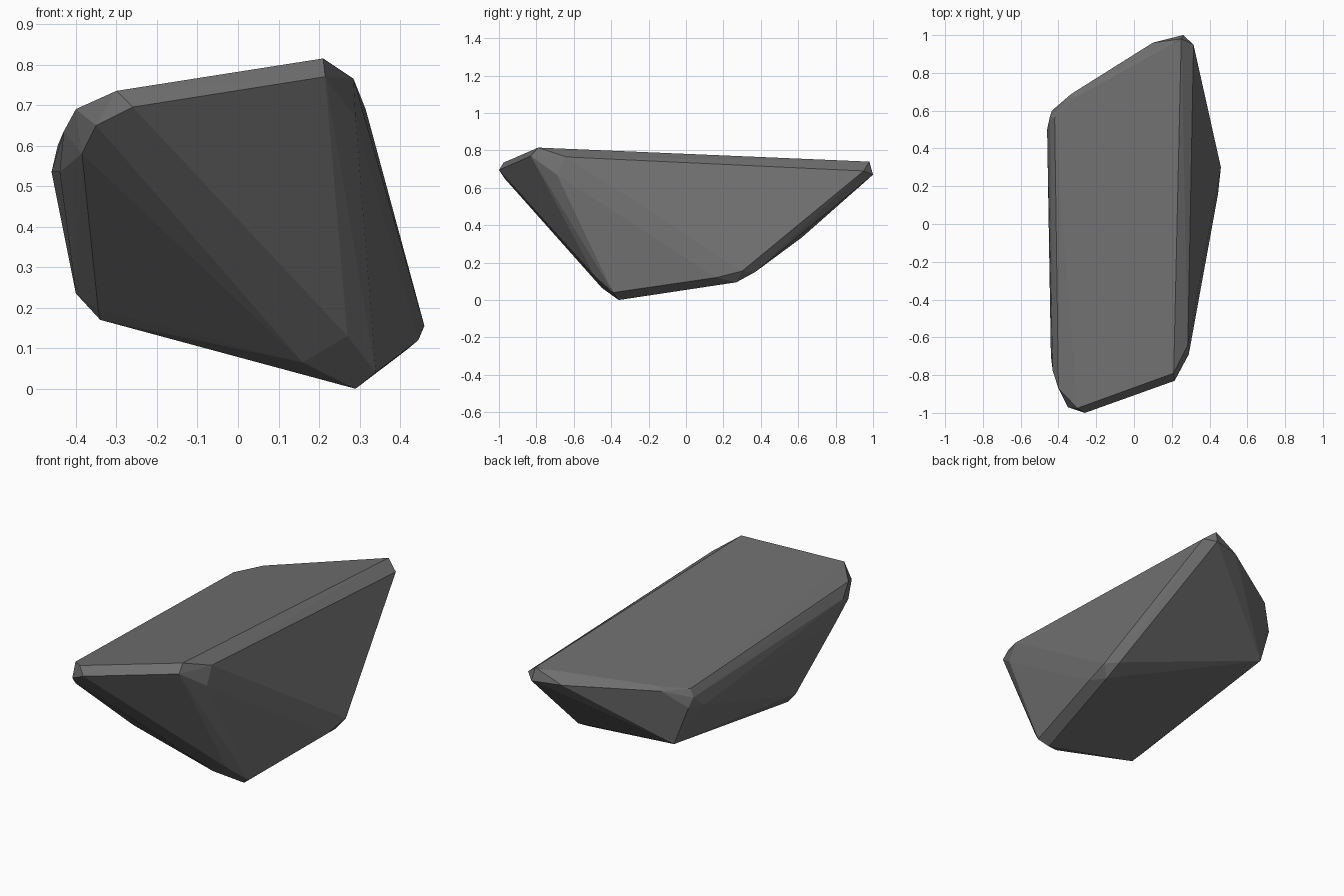
import bpy, bmesh, math

if "Cube" in bpy.data.objects:
    bpy.data.objects.remove(bpy.data.objects["Cube"])

# Stone corners, grouped by region: the hull over them gives the chipped faces
top_face = [(-.30, -.975, .735), (.21, -.79, .815), (.25, .98, .74), (-.31, .67, .665)]
front_rim = [(-.26, -1, .695), (.215, -.83, .77), (-.35, -.97, .65), (-.385, -.89, .58)]
right_rim = [(.285, -.64, .765), (.315, .95, .69), (.29, -.69, .67)]
back_rim = [(.26, 1, .67), (.10, .96, .672), (-.33, .69, .65), (-.36, .62, .335)]
left_rim = [(-.40, -.87, .69), (-.43, -.78, .635), (-.44, -.70, .535),
            (-.42, .56, .64), (-.445, .57, .60), (-.46, .50, .535), (-.435, .60, .55)]
underside = [(.29, -.36, 0), (.34, -.39, .04), (.27, -.49, .13), (.16, -.45, .065),
             (-.34, -.42, .17), (-.345, -.45, .195), (-.40, -.40, .235)]
right_keel = [(.445, .16, .12), (.46, .30, .155), (.415, .27, .095), (.41, .37, .15)]

bm = bmesh.new()
for region in (top_face, front_rim, right_rim, back_rim, left_rim, underside, right_keel):
    for co in region:
        bm.verts.new(co)
bmesh.ops.convex_hull(bm, input=bm.verts[:])
loose = [v for v in bm.verts if not v.link_faces]
bmesh.ops.delete(bm, geom=loose, context='VERTS')
# Merge nearly coplanar triangles into broad facets
bmesh.ops.dissolve_limit(bm, angle_limit=math.radians(2), verts=bm.verts[:], edges=bm.edges[:])
bmesh.ops.recalc_face_normals(bm, faces=bm.faces[:])

mesh = bpy.data.meshes.new("rock")
bm.to_mesh(mesh)
bm.free()
rock = bpy.data.objects.new("rock", mesh)
bpy.context.collection.objects.link(rock)

# Dark grey stone
stone = bpy.data.materials.new("dark grey stone")
stone.diffuse_color = (.16, .16, .16, 1)
stone.use_nodes = True
stone.node_tree.nodes["Principled BSDF"].inputs["Base Color"].default_value = stone.diffuse_color
mesh.materials.append(stone)
